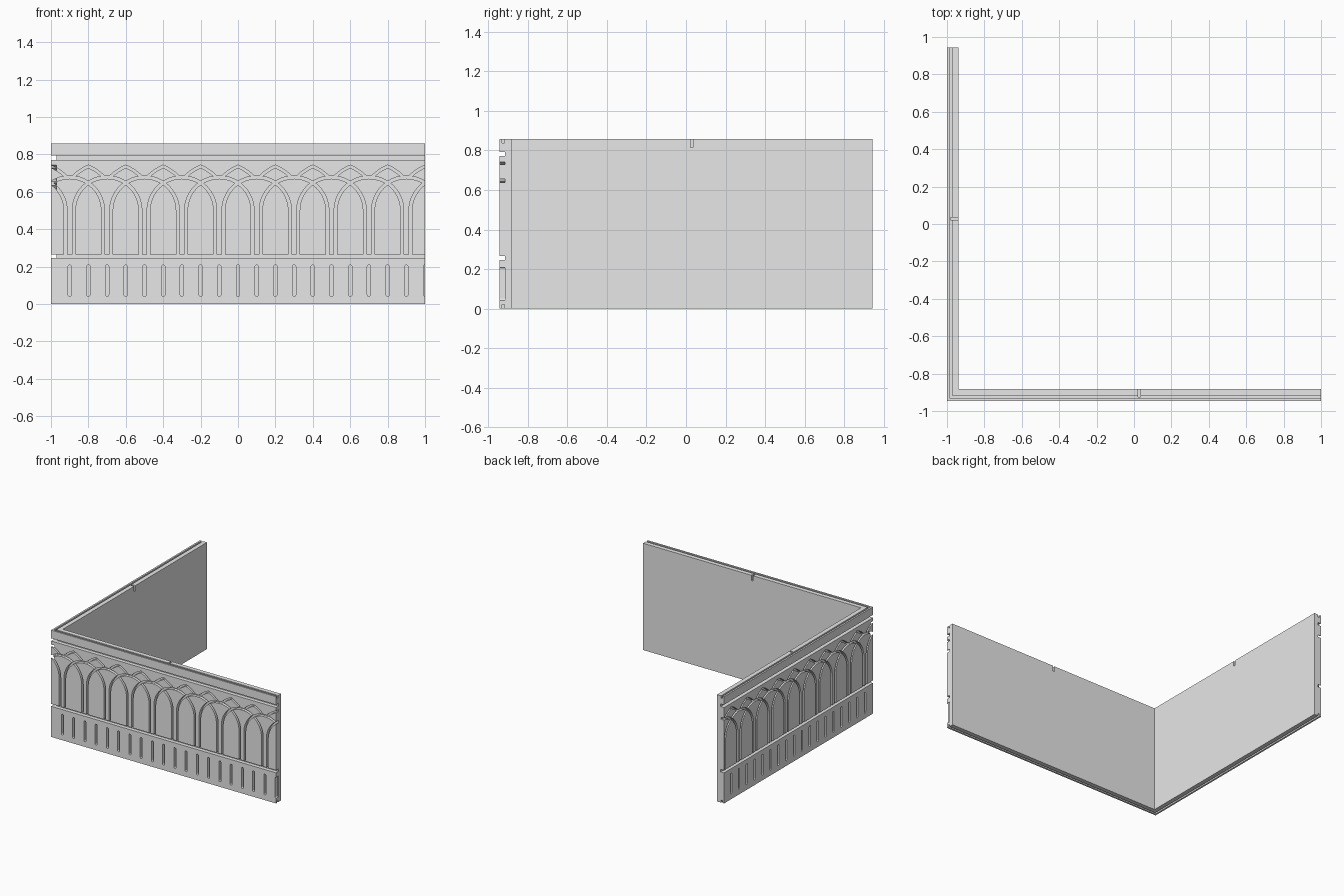
import bpy, bmesh, math
from mathutils import Vector

cube = bpy.data.objects.get("Cube")
if cube:
    bpy.data.objects.remove(cube, do_unlink=True)

X0, Y0 = -1.0, -0.945      # outer corner
HEIGHT, THICK = 0.858, 0.062
CUT = 0.03                 # engraving depth
SPRING = 0.5               # height where the arches start to curve
BAY = 0.2                  # spacing of the arched panels

stone = bpy.data.materials.new("grey_stone")
stone.use_nodes = True
grey = (0.8, 0.8, 0.8, 1)
stone.diffuse_color = grey
stone.node_tree.nodes["Principled BSDF"].inputs["Base Color"].default_value = grey


def prism(bm, points, vec):
    """Closed prism swept from a polygon along a vector."""
    low = [bm.verts.new(p) for p in points]
    high = [bm.verts.new(Vector(p) + Vector(vec)) for p in points]
    bm.faces.new(low)
    bm.faces.new(high[::-1])
    n = len(low)
    for i in range(n):
        j = (i + 1) % n
        bm.faces.new((low[i], low[j], high[j], high[i]))


def ell(bm, a, b, z0, z1, over=0.0):
    """L-shaped bar lying between depths a and b from the outer faces."""
    xe, ye = 1 + over, -Y0 + over
    outline = [(X0 + a, ye), (X0 + a, Y0 + a), (xe, Y0 + a),
               (xe, Y0 + b), (X0 + b, Y0 + b), (X0 + b, ye)]
    prism(bm, [(x, y, z0) for x, y in outline], (0, 0, z1 - z0))


def engrave(bm, profile, front, depth):
    """Cutter from a (distance from corner, height) profile on one wall."""
    out = 0.02
    if front:
        prism(bm, [(X0 + s, Y0 - out, z) for s, z in profile], (0, out + depth, 0))
    else:
        prism(bm, [(X0 - out, Y0 + s, z) for s, z in profile], (out + depth, 0, 0))


def arc(c, z, r, a0, a1, n):
    angles = [math.radians(a0 + (a1 - a0) * i / n) for i in range(n + 1)]
    return [(c + r * math.cos(a), z + r * math.sin(a)) for a in angles]


def box(bm, lo, hi):
    prism(bm, [(lo[0], lo[1], lo[2]), (hi[0], lo[1], lo[2]),
               (hi[0], hi[1], lo[2]), (lo[0], hi[1], lo[2])], (0, 0, hi[2] - lo[2]))


def make(name, bm):
    bmesh.ops.recalc_face_normals(bm, faces=bm.faces[:])
    mesh = bpy.data.meshes.new(name)
    bm.to_mesh(mesh)
    bm.free()
    mesh.materials.append(stone)
    obj = bpy.data.objects.new(name, mesh)
    bpy.context.scene.collection.objects.link(obj)
    return obj


# Plain corner wall
bm = bmesh.new()
ell(bm, 0, THICK, 0, HEIGHT)
wall = make("corner_wall", bm)

# Cutters: horizontal grooves, then joining slots in the top and bottom edges
bm = bmesh.new()
ell(bm, -0.02, CUT, 0.246, 0.266, 0.05)
ell(bm, -0.02, CUT, 0.771, 0.793, 0.05)
ell(bm, 0.014, 0.027, HEIGHT - 0.02, HEIGHT + 0.02, 0.05)
ell(bm, 0.014, 0.027, -0.02, 0.02, 0.05)

# Cutters: small notches on the inner side of the top edge
box(bm, (0.022, Y0 + 0.02, 0.815), (0.036, Y0 + 0.1, 0.9))
box(bm, (X0 + 0.02, 0.022, 0.815), (X0 + 0.1, 0.036, 0.9))

for front, length in ((True, 2.0), (False, 1.89)):
    step = 0
    for k in range(-1, 11):
        c = BAY * (k + 0.5)
        # Interlaced round arches with straight legs
        inner, outer = 0.17, 0.186
        foot = 0.252
        profile = ([(c + outer, foot)] + arc(c, SPRING, outer, 0, 180, 32)
                   + [(c - outer, foot), (c - inner, foot)]
                   + arc(c, SPRING, inner, 180, 0, 32) + [(c + inner, foot)])
        step += 1
        engrave(bm, profile, front, CUT - 0.00003 * step)
        # Pointed hoods above the crossings
        for a0, a1 in ((42, 68), (112, 138)):
            step += 1
            hood = arc(c, SPRING, 0.263, a0, a1, 8) + arc(c, SPRING, 0.249, a1, a0, 8)
            engrave(bm, hood, front, CUT - 0.00003 * step)

    # Rounded upright slots along the plinth
    for k in range(1, int(length / 0.1 + 0.01) + 1):
        s, r = 0.1 * k, 0.009
        slot = arc(s, 0.2, r, 0, 180, 8) + arc(s, 0.05, r, 180, 360, 8)
        engrave(bm, slot, front, CUT)
cutter = make("engraving_cutter", bm)
cutter.hide_render = True

# Carve the wall, keep the result and drop the cutter
mod = wall.modifiers.new("engraving", "BOOLEAN")
mod.operation = "DIFFERENCE"
mod.solver = "EXACT"
mod.use_self = True
mod.object = cutter
bpy.context.view_layer.update()
graph = bpy.context.evaluated_depsgraph_get()
carved = bpy.data.meshes.new_from_object(wall.evaluated_get(graph))
wall.modifiers.clear()
wall.data = carved
bpy.data.objects.remove(cutter, do_unlink=True)
